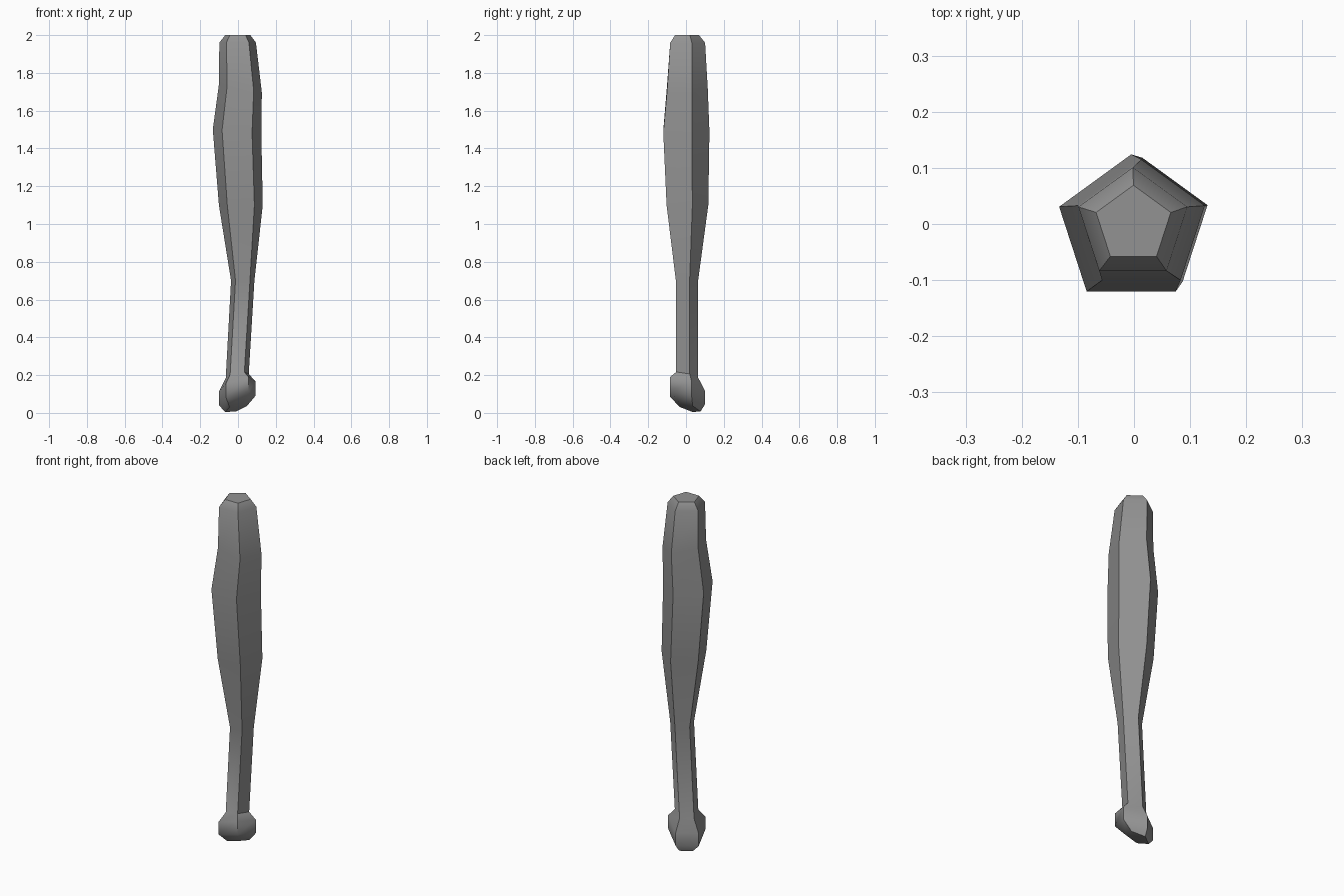
import bpy, bmesh, math

if "Cube" in bpy.data.objects:
    bpy.data.objects.remove(bpy.data.objects["Cube"])

# Club cross-sections: radius, centre x, y, z, tilt slope along x, along y
RINGS = [
    (0.060, -0.010, 0.017, 0.026, 0.28, -0.30),   # pommel underside
    (0.102, -0.004, -0.002, 0.075, 0.26, -0.30),  # pommel lower edge
    (0.102, -0.004, -0.002, 0.148, 0.28, -0.30),  # pommel upper edge
    (0.064, -0.004, 0.000, 0.200, 0.17, -0.20),   # grip bottom
    (0.065, 0.025, -0.001, 0.700, 0.00, 0.00),    # grip top
    (0.122, 0.015, -0.004, 1.100, 0.00, 0.00),    # lower swell
    (0.135, -0.005, -0.011, 1.490, -0.08, 0.00),  # widest part
    (0.119, 0.013, -0.004, 1.720, -0.22, 0.00),   # upper swell
    (0.102, -0.002, -0.001, 1.960, 0.00, 0.00),   # head edge
    (0.070, -0.001, -0.001, 2.000, 0.00, 0.00),   # head top
]
SIDES = 5


def make_ring(bm, r, cx, cy, cz, sx, sy):
    verts = []
    for i in range(SIDES):
        a = math.pi / 2 + 2 * math.pi * i / SIDES
        dx, dy = r * math.cos(a), r * math.sin(a)
        verts.append(bm.verts.new((cx + dx, cy + dy, cz + sx * dx + sy * dy)))
    return verts


# Loft the pentagonal rings into one closed club
bm = bmesh.new()
rings = [make_ring(bm, *r) for r in RINGS]
for low, high in zip(rings, rings[1:]):
    for i in range(SIDES):
        j = (i + 1) % SIDES
        bm.faces.new((low[i], low[j], high[j], high[i]))
bm.faces.new(rings[0][::-1])
bm.faces.new(rings[-1])
bmesh.ops.recalc_face_normals(bm, faces=bm.faces[:])

mesh = bpy.data.meshes.new("club")
bm.to_mesh(mesh)
bm.free()
club = bpy.data.objects.new("club", mesh)
bpy.context.collection.objects.link(club)

# Dark grey surface
dark = bpy.data.materials.new("dark_grey")
dark.diffuse_color = (0.29, 0.29, 0.29, 1.0)
dark.use_nodes = True
dark.node_tree.nodes["Principled BSDF"].inputs["Base Color"].default_value = dark.diffuse_color
mesh.materials.append(dark)

# Soft transitions along the length, crisp long edges
bpy.context.view_layer.objects.active = club
club.select_set(True)
bpy.ops.object.shade_smooth_by_angle(angle=math.radians(46))
